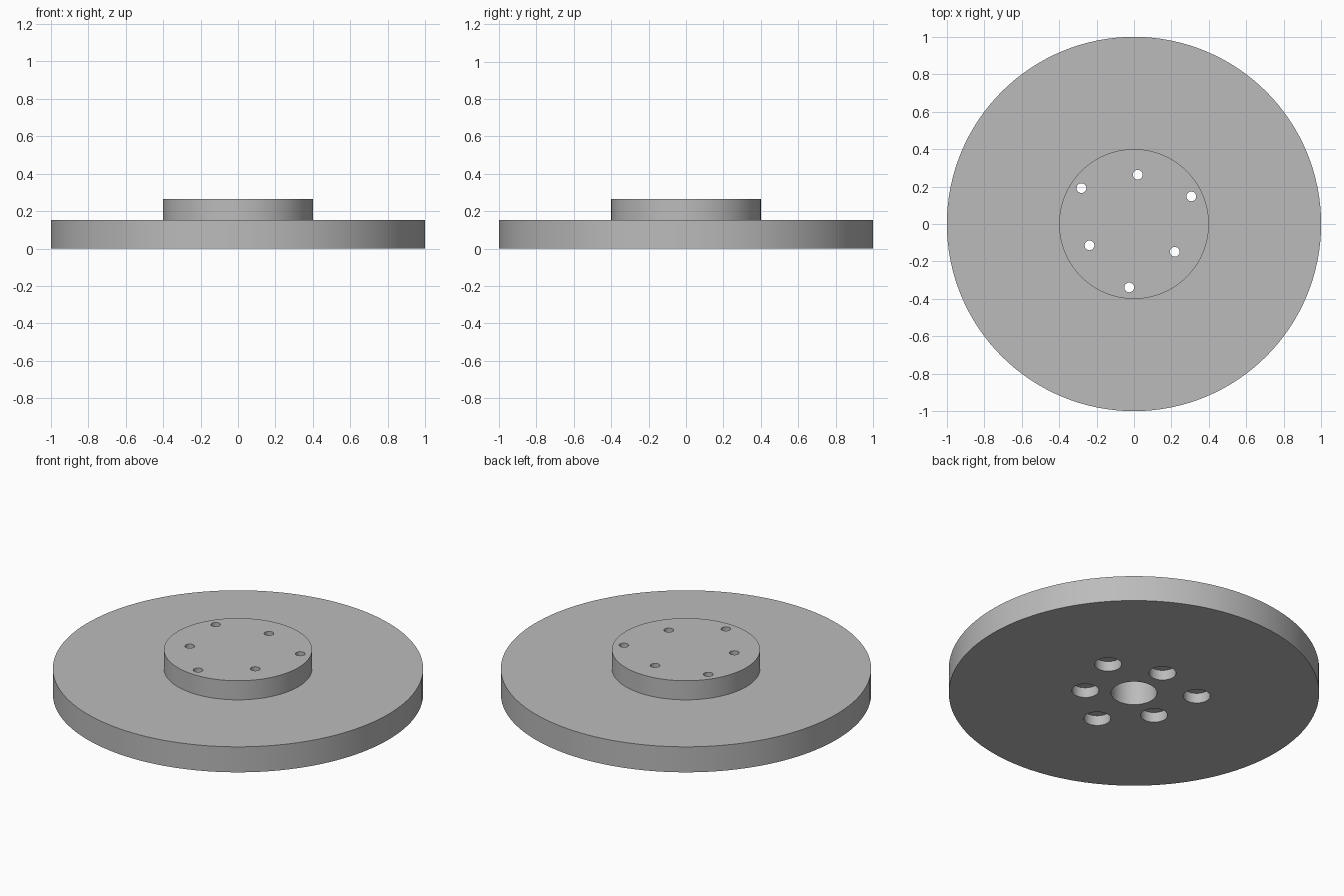
import bpy, bmesh, math

cube = bpy.data.objects.get("Cube")
if cube:
    bpy.data.objects.remove(cube, do_unlink=True)

# Main dimensions
FLANGE_R, FLANGE_H = 1.0, 0.152
HUB_R, HUB_H = 0.4, 0.266
BORE_R, BORE_DEPTH = 0.124, 0.2
SCREW_R, COUNTERBORE_R, COUNTERBORE_DEPTH = 0.026, 0.073, 0.06
FIRST_ANGLE = math.radians(25.7)
RING_RADII = (0.34, 0.264)      # the holes alternate between two circles

grey = bpy.data.materials.new("machined grey")
grey.use_nodes = True
colour = (0.5, 0.5, 0.5, 1)
grey.diffuse_color = colour
grey.node_tree.nodes["Principled BSDF"].inputs["Base Color"].default_value = colour


def lathe(bm, profile, segments, x=0, y=0):
    """Turn an (r, z) profile, running bottom to top, into a closed solid."""
    rings = []
    for r, z in profile:
        rings.append([bm.verts.new((x + r * math.cos(2 * math.pi * i / segments),
                                    y + r * math.sin(2 * math.pi * i / segments), z))
                      for i in range(segments)])
    for low, high in zip(rings, rings[1:]):
        for i in range(segments):
            j = (i + 1) % segments
            bm.faces.new((low[i], low[j], high[j], high[i]))
    bm.faces.new(rings[0][::-1])
    bm.faces.new(rings[-1])


def make_object(name, bm):
    bmesh.ops.recalc_face_normals(bm, faces=bm.faces)
    mesh = bpy.data.meshes.new(name)
    bm.to_mesh(mesh)
    bm.free()
    mesh.materials.append(grey)
    obj = bpy.data.objects.new(name, mesh)
    bpy.context.collection.objects.link(obj)
    return obj


# Stepped body: wide flange with a raised hub
bm = bmesh.new()
lathe(bm, [(FLANGE_R, 0), (FLANGE_R, FLANGE_H), (HUB_R, FLANGE_H), (HUB_R, HUB_H)], 128)
body = make_object("flanged_disc", bm)

# Cutters: blind centre bore and six counterbored screw holes
bm = bmesh.new()
lathe(bm, [(BORE_R, -0.1), (BORE_R, BORE_DEPTH)], 64)
for k in range(6):
    angle = FIRST_ANGLE + k * math.pi / 3
    r = RING_RADII[k % 2]
    lathe(bm, [(COUNTERBORE_R, -0.1), (COUNTERBORE_R, COUNTERBORE_DEPTH),
               (SCREW_R, COUNTERBORE_DEPTH), (SCREW_R, HUB_H + 0.1)],
          40, r * math.cos(angle), r * math.sin(angle))
cutter = make_object("hole_cutter", bm)
cutter.hide_render = True

# Cut the holes and bake the result
cut = body.modifiers.new("holes", 'BOOLEAN')
cut.operation = 'DIFFERENCE'
cut.solver = 'EXACT'
cut.object = cutter
bpy.ops.object.select_all(action='DESELECT')
body.select_set(True)
bpy.context.view_layer.objects.active = body
bpy.ops.object.modifier_apply(modifier=cut.name)
bpy.data.objects.remove(cutter, do_unlink=True)

# Smooth round walls, sharp rims
bpy.ops.object.shade_smooth_by_angle(angle=math.radians(30))
